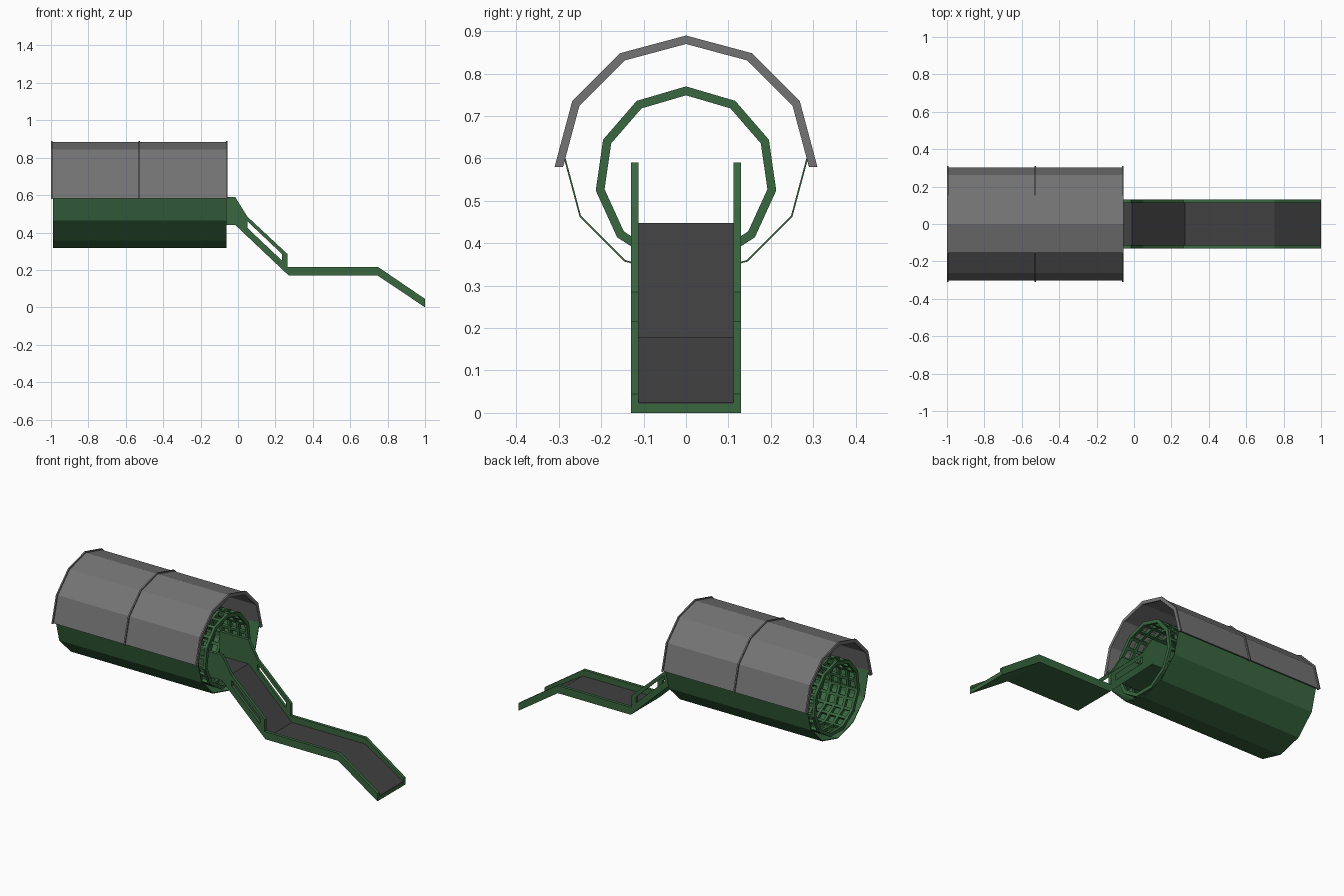
import bpy, bmesh, math
from mathutils import Matrix, Vector

if "Cube" in bpy.data.objects:
    bpy.data.objects.remove(bpy.data.objects["Cube"])


def material(name, rgb):
    m = bpy.data.materials.new(name)
    m.diffuse_color = (*rgb, 1)
    m.use_nodes = True
    m.node_tree.nodes["Principled BSDF"].inputs["Base Color"].default_value = m.diffuse_color
    return m


GREEN = material("green_paint", (0.04, 0.135, 0.05))
GREY = material("grey_cover", (0.175, 0.175, 0.175))
DARK = material("dark_belt", (0.052, 0.052, 0.052))


def finish(name, bm, mat):
    bmesh.ops.recalc_face_normals(bm, faces=bm.faces)
    me = bpy.data.meshes.new(name)
    bm.to_mesh(me)
    bm.free()
    me.materials.append(mat)
    ob = bpy.data.objects.new(name, me)
    bpy.context.collection.objects.link(ob)
    return ob


def add_shell(bm, cz, r_out, r_in, x0, x1, angles, closed=False):
    """Faceted ring or arc of given thickness, running along x."""
    rows = []
    for a in angles:
        s, c = math.sin(a), math.cos(a)
        rows.append([bm.verts.new((x, r * s, cz + r * c))
                     for x, r in ((x0, r_out), (x1, r_out), (x1, r_in), (x0, r_in))])
    n = len(rows)
    for i in range(n if closed else n - 1):
        a, b = rows[i], rows[(i + 1) % n]
        for k in range(4):
            bm.faces.new((a[k], a[(k + 1) % 4], b[(k + 1) % 4], b[k]))
    if not closed:
        bm.faces.new(rows[0])
        bm.faces.new(rows[-1])


def add_plate(bm, outline, y0, y1):
    """xz outline extruded across y."""
    a = [bm.verts.new((x, y0, z)) for x, z in outline]
    b = [bm.verts.new((x, y1, z)) for x, z in outline]
    n = len(a)
    bm.faces.new(a)
    bm.faces.new(b)
    for i in range(n):
        j = (i + 1) % n
        bm.faces.new((a[i], a[j], b[j], b[i]))


STEP = math.pi / 6
upper = [i * STEP for i in range(-3, 4)]
lower = [i * STEP for i in range(3, 10)]

# Grey top cover with three raised ribs
bm = bmesh.new()
add_shell(bm, 0.582, 0.301, 0.293, -0.998, -0.058, upper)
finish("top_cover", bm, GREY)
bm = bmesh.new()
for x in (-0.996, -0.527, -0.06):
    add_shell(bm, 0.58, 0.31, 0.29, x - 0.004, x + 0.004, upper)
finish("cover_ribs", bm, GREY)

# Thin green trough below
bm = bmesh.new()
add_shell(bm, 0.608, 0.29, 0.286, -0.99, -0.062, lower)
finish("lower_trough", bm, GREEN)

# Open lattice drum: eleven-sided hoops and lengthwise bars
SIDES, CZ, R = 11, 0.555, 0.215
X0, X1, HOOPS = -0.985, -0.065, 17
around = [i * 2 * math.pi / SIDES for i in range(SIDES)]
bm = bmesh.new()
for i in range(HOOPS):
    x = X0 + 0.008 + (X1 - X0 - 0.016) * i / (HOOPS - 1)
    add_shell(bm, CZ, R, 0.194, x - 0.008, x + 0.008, around, closed=True)
finish("drum_hoops", bm, GREEN)
bm = bmesh.new()
for i in range(2 * SIDES):
    a = i * math.pi / SIDES
    r = 0.2035 if i % 2 == 0 else 0.1965
    mat = (Matrix.Translation(((X0 + X1) / 2, r * math.sin(a), CZ + r * math.cos(a)))
           @ Matrix.Rotation(-a, 4, 'X')
           @ Matrix.Diagonal((X1 - X0, 0.016, 0.018, 1)))
    bmesh.ops.create_cube(bm, size=1, matrix=mat)
finish("drum_bars", bm, GREEN)

# Chute side walls, with a slot through the steep section
XS = -0.2
wall_parts = [
    [(XS, 0.59), (-0.015, 0.59), (0.05, 0.485), (0.05, 0.379), (-0.015, 0.441), (XS, 0.441)],
    [(0.05, 0.485), (0.235, 0.313), (0.235, 0.285), (0.05, 0.46)],
    [(0.05, 0.425), (0.235, 0.25), (0.235, 0.204), (0.05, 0.379)],
    [(0.235, 0.313), (0.265, 0.285), (0.265, 0.215), (0.75, 0.215), (1, 0.045),
     (1, 0), (0.745, 0.171), (0.27, 0.171), (0.235, 0.204)],
]
for label, side in (("front", -1), ("back", 1)):
    bm = bmesh.new()
    for part in wall_parts:
        add_plate(bm, part, side * 0.112, side * 0.13)
    bmesh.ops.remove_doubles(bm, verts=bm.verts, dist=0.0001)
    finish("chute_wall_" + label, bm, GREEN)

# Green chute floor and the dark belt lying on it
under = [(XS, 0.441), (-0.015, 0.441), (0.27, 0.171), (0.745, 0.171), (1, 0.0)]
mid = [(XS, 0.444), (-0.012, 0.444), (0.272, 0.175), (0.75, 0.175), (1, 0.021)]
top = [(XS, 0.448), (-0.01, 0.448), (0.274, 0.179), (0.752, 0.179), (1, 0.025)]
bm = bmesh.new()
add_plate(bm, under + mid[::-1], -0.113, 0.113)
finish("chute_floor", bm, GREEN)
bm = bmesh.new()
add_plate(bm, mid + top[::-1], -0.1125, 0.1125)
finish("chute_belt", bm, DARK)
